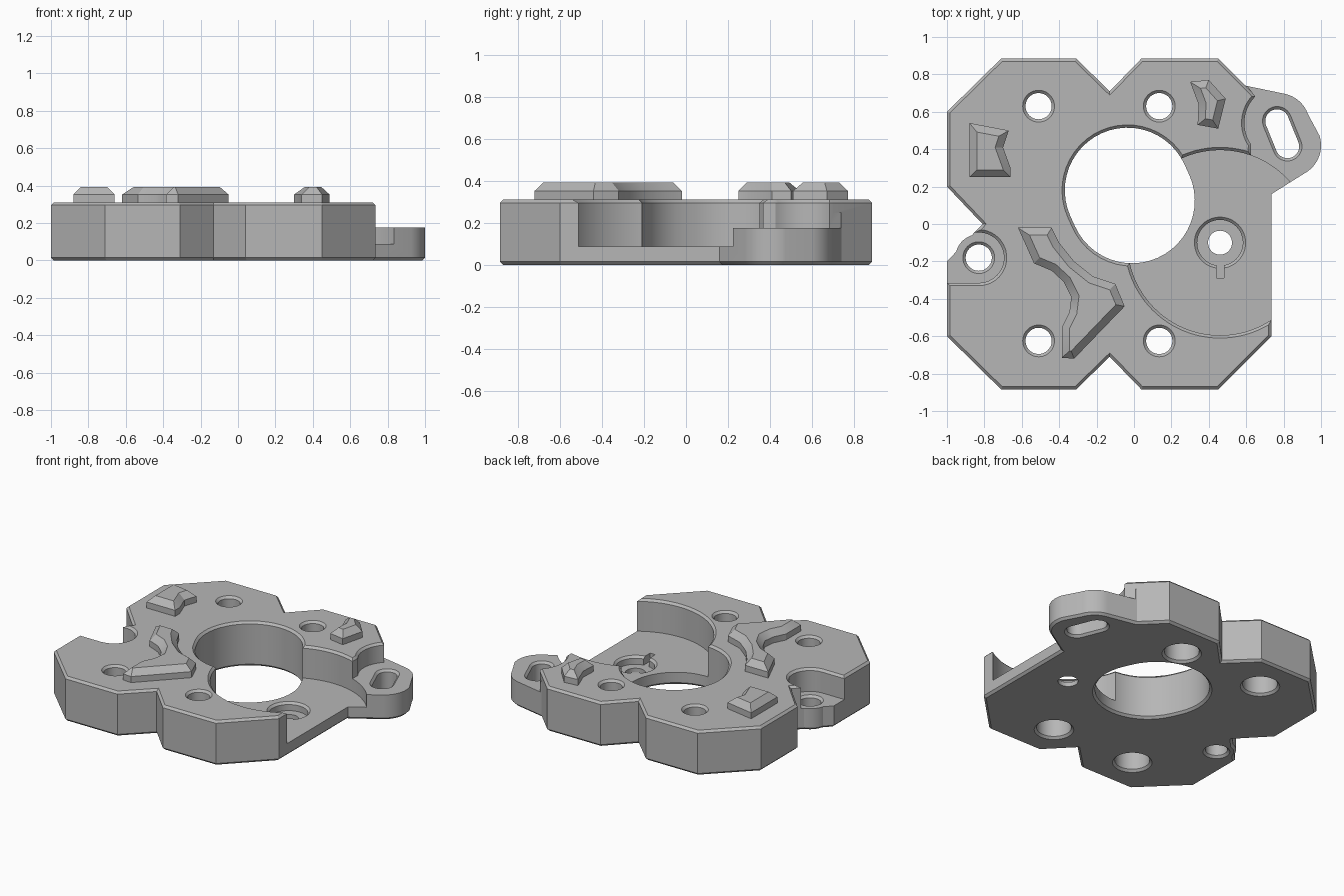
import bpy, bmesh
from math import sin, cos, radians
from mathutils import Vector

if "Cube" in bpy.data.objects:
    bpy.data.objects.remove(bpy.data.objects["Cube"], do_unlink=True)

grey = bpy.data.materials.new("warm_grey")
grey.use_nodes = True
GREY = (0.47, 0.47, 0.47, 1)
grey.diffuse_color = GREY
grey.node_tree.nodes["Principled BSDF"].inputs["Base Color"].default_value = GREY

THICK = 0.31      # plate height
BEVEL = 0.015     # small edge chamfer


def arc(x, y, r, a, b, n=16):
    """Points on an arc from angle a to angle b in degrees."""
    steps = [radians(a + (b - a) * i / n) for i in range(n + 1)]
    return [(x + r * cos(t), y + r * sin(t)) for t in steps]


def circle(x, y, r, n=48):
    return arc(x, y, r, 0, 360, n)[:-1]


def capsule(c1, c2, r, tilt):
    """Two half circles joined; tilt is the direction from c2 to c1."""
    return (arc(*c1, r, tilt - 90, tilt + 90, 24)
            + arc(*c2, r, tilt + 90, tilt + 270, 24))


def offset(points, d):
    """Mitred outward offset of a closed counter-clockwise outline."""
    out = []
    for i, p in enumerate(points):
        e1 = (p - points[i - 1]).normalized()
        e2 = (points[(i + 1) % len(points)] - p).normalized()
        n1, n2 = Vector((e1.y, -e1.x)), Vector((e2.y, -e2.x))
        out.append(p + d * (n1 + n2) / (1 + n1.dot(n2)))
    return out


def loft(name, outline, layers):
    """Closed solid from one outline, with (height, offset) layers."""
    pts = [Vector(p) for p in outline]
    if sum(pts[i - 1].cross(p) for i, p in enumerate(pts)) < 0:
        pts.reverse()
    bm = bmesh.new()
    rings = [[bm.verts.new((p.x, p.y, z)) for p in offset(pts, d)]
             for z, d in layers]
    bm.faces.new(rings[0][::-1])
    bm.faces.new(rings[-1])
    for low, high in zip(rings, rings[1:]):
        for i in range(len(pts)):
            bm.faces.new((low[i - 1], low[i], high[i], high[i - 1]))
    mesh = bpy.data.meshes.new(name)
    bm.to_mesh(mesh)
    bm.free()
    mesh.materials.append(grey)
    obj = bpy.data.objects.new(name, mesh)
    bpy.context.collection.objects.link(obj)
    return obj


def combine(target, tool, operation):
    """Apply a boolean and remove the tool."""
    tool.hide_render = True
    mod = target.modifiers.new("combine", "BOOLEAN")
    mod.object, mod.operation, mod.solver = tool, operation, "EXACT"
    bpy.context.view_layer.objects.active = target
    bpy.ops.object.modifier_apply(modifier=mod.name)
    bpy.data.objects.remove(tool, do_unlink=True)


def cut(outline, layers):
    combine(plate, loft("cutter", outline, layers), "DIFFERENCE")


def recess(outline, floor):
    """Open pocket from a floor up, with a chamfered top rim."""
    cut(outline, [(floor, 0), (THICK - BEVEL, 0), (THICK + 0.03, 0.045)])


def through(outline, top=THICK):
    """Through hole chamfered at both rims."""
    cut(outline, [(-0.02, 0.035), (BEVEL, 0), (top - BEVEL, 0), (top + 0.02, 0.02 + BEVEL)])


# Main plate: two overlapping octagons with notches
half = [(0.735, 0.6), (0.45, 0.885), (0.04, 0.885), (-0.13, 0.71),
        (-0.31, 0.885), (-0.71, 0.885), (-1, 0.6), (-1, 0.2)]
outline = half + [(-0.81, 0)] + [(x, -y) for x, y in reversed(half)]
plate = loft("mounting_plate", outline,
             [(0, -BEVEL), (BEVEL, 0), (THICK - BEVEL, 0), (THICK, -BEVEL)])

# Low slotted arm on the left
arm = ([(0.5, 0.6), (0.57, 0.745)] + arc(0.77, 0.53, 0.17, 80, 20)
       + arc(0.83, 0.42, 0.17, 18, -55) + [(0.735, 0.16), (0.6, 0.15)])
combine(plate, loft("arm", arm, [(0, -BEVEL), (BEVEL, 0), (0.25, 0)]), "UNION")
recess(arc(0.79, 0.54, 0.2, 135, 215)
       + [(0.62, 0.1), (1.1, 0.1), (1.1, 0.9), (0.6, 0.9), (0.59, 0.76)], 0.175)

# Low screw tab on the right
tab = circle(-0.83, -0.18, 0.125)
combine(plate, loft("tab", tab, [(0, -BEVEL), (BEVEL, 0), (0.2, 0)]), "UNION")
recess(arc(-0.83, -0.18, 0.135, 100, -90) + [(-1.1, -0.315), (-1.1, -0.045)], 0.15)
through(circle(-0.83, -0.18, 0.07), 0.15)

# Large round pocket open to the side
recess(circle(0.46, -0.1, 0.495, 96), 0.087)

# Main opening and arm slot
through(capsule((-0.035, 0.18), (-0.01, 0.125), 0.335, 114))
through(capsule((0.765, 0.55), (0.82, 0.415), 0.063, 112), 0.175)

# Corner screw holes, counterbored from below
for x in (-0.51, 0.135):
    for y in (-0.625, 0.63):
        through(circle(x, y, 0.07))
        cut(circle(x, y, 0.11), [(-0.02, 0.035), (BEVEL, 0), (0.2, 0)])

# Shaft seat with a key slot in the pocket floor
cut(circle(0.46, -0.1, 0.122), [(0.03, 0), (0.072, 0), (0.1, 0.028)])
cut([(0.44, -0.29), (0.48, -0.29), (0.48, -0.15), (0.44, -0.15)], [(0.03, 0), (0.12, 0)])
cut(circle(0.46, -0.1, 0.064), [(-0.05, 0), (0.1, 0)])

# Raised chamfered pads
pads = {
    "right_pad": [(-0.88, 0.54), (-0.67, 0.5), (-0.7, 0.41),
                  (-0.66, 0.3), (-0.66, 0.25), (-0.88, 0.25)],
    "left_pad": [(0.3, 0.76), (0.4, 0.77), (0.49, 0.67),
                 (0.45, 0.51), (0.34, 0.53), (0.345, 0.64)],
    "curved_pad": [(-0.62, -0.02), (-0.44, -0.02), (-0.4, -0.1), (-0.32, -0.2),
                   (-0.22, -0.28), (-0.1, -0.32), (-0.05, -0.44),
                   (-0.32, -0.72), (-0.385, -0.715), (-0.385, -0.55),
                   (-0.345, -0.47), (-0.335, -0.39), (-0.375, -0.31),
                   (-0.44, -0.25), (-0.535, -0.21)],
}
parts = [plate]
for name, shape in pads.items():
    parts.append(loft(name, shape, [(THICK - 0.01, 0), (0.352, 0), (0.392, -0.04)]))

# Smooth the curved walls, keep the edges crisp
bpy.ops.object.select_all(action="DESELECT")
for part in parts:
    part.select_set(True)
bpy.context.view_layer.objects.active = plate
bpy.ops.object.shade_smooth_by_angle(angle=radians(25))
